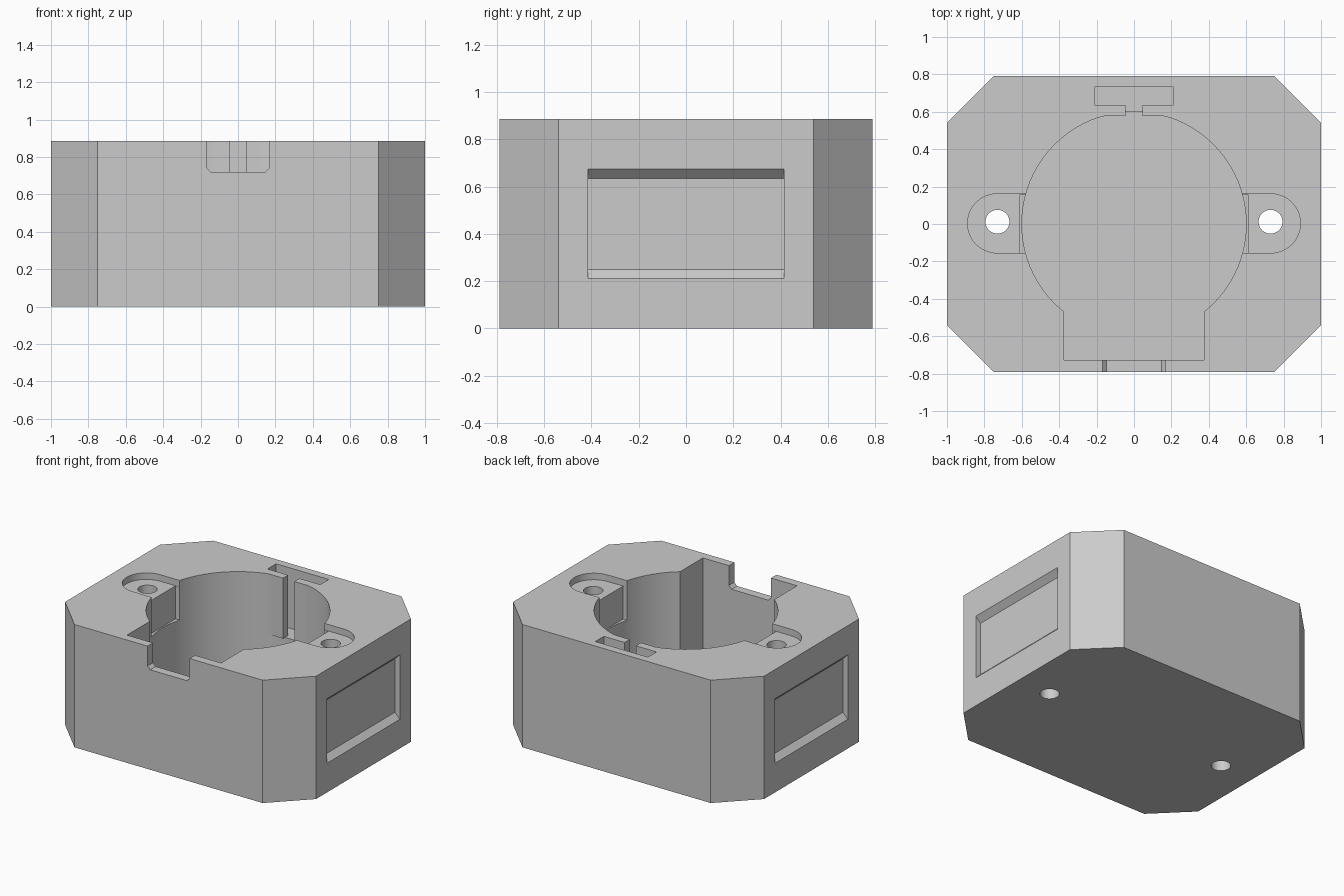
import bpy
import bmesh
from math import cos, sin, pi, radians
from mathutils import Vector

cube = bpy.data.objects.get("Cube")
if cube:
    bpy.data.objects.remove(cube, do_unlink=True)

TOP = 0.885
ABOVE = 1.0
FLOOR = 0.1
LEDGE = 0.45
RADIUS = 0.6


def prism(name, outline, start, depth):
    """Extrude a closed 3D outline along a depth vector."""
    bm = bmesh.new()
    face = bm.faces.new([bm.verts.new(Vector(p) + Vector(start)) for p in outline])
    grown = bmesh.ops.extrude_face_region(bm, geom=[face])["geom"]
    verts = [v for v in grown if isinstance(v, bmesh.types.BMVert)]
    bmesh.ops.translate(bm, verts=verts, vec=depth)
    bmesh.ops.recalc_face_normals(bm, faces=bm.faces)
    mesh = bpy.data.meshes.new(name)
    bm.to_mesh(mesh)
    bm.free()
    obj = bpy.data.objects.new(name, mesh)
    bpy.context.collection.objects.link(obj)
    return obj


def upright(name, outline, z0, z1):
    return prism(name, [(x, y, 0) for x, y in outline], (0, 0, z0), (0, 0, z1 - z0))


def rect(x0, x1, y0, y1):
    return [(x0, y0), (x1, y0), (x1, y1), (x0, y1)]


def arc(cx, cy, r, a0, a1, n):
    return [(cx + r * cos(a0 + (a1 - a0) * i / n), cy + r * sin(a0 + (a1 - a0) * i / n))
            for i in range(n + 1)]


def cut(cutter):
    """Subtract the cutter from the body and discard it."""
    cutter.hide_render = True
    mod = body.modifiers.new("cut", "BOOLEAN")
    mod.operation = "DIFFERENCE"
    mod.solver = "EXACT"
    mod.object = cutter
    bpy.ops.object.modifier_apply(modifier=mod.name)
    bpy.data.objects.remove(cutter, do_unlink=True)


# Block with chamfered corners
body = upright("housing_body",
               [(-0.75, -0.79), (0.75, -0.79), (1, -0.54), (1, 0.54),
                (0.75, 0.79), (-0.75, 0.79), (-1, 0.54), (-1, -0.54)], 0, TOP)
bpy.ops.object.select_all(action="DESELECT")
body.select_set(True)
bpy.context.view_layer.objects.active = body

# Round bore, with a flat lip at the back of its upper part
circle = arc(0, 0, RADIUS, 0, 2 * pi, 96)[:-1]
cut(upright("lower_bore", circle, FLOOR, LEDGE))
cut(upright("upper_bore", [(x, min(y, 0.577)) for x, y in circle], LEDGE - 0.1, ABOVE))

# Square chamber in front of the bore
cut(upright("front_chamber", rect(-0.375, 0.375, -0.728, -0.2), FLOOR, ABOVE))

# T-shaped slot behind the bore
cut(upright("back_slot", [(-0.045, 0.5), (0.045, 0.5), (0.045, 0.635), (0.21, 0.635),
                          (0.21, 0.733), (-0.21, 0.733), (-0.21, 0.635), (-0.045, 0.635)],
            LEDGE, ABOVE))

# Cable notch in the front wall
notch = [(-0.168, ABOVE), (-0.168, 0.742), (-0.146, 0.72),
         (0.146, 0.72), (0.168, 0.742), (0.168, ABOVE)]
cut(prism("front_notch", [(x, 0, z) for x, z in notch], (0, -0.9, 0), (0, 0.3, 0)))

# Screw ears, screw holes and label recesses on both sides
for s in (-1, 1):
    ear = [(0.5, -0.157)] + arc(0.732, 0.003, 0.158, -pi / 2, pi / 2, 24) + [(0.5, 0.161)]
    cut(upright("ear_recess", [(s * x, y) for x, y in ear], 0.838, ABOVE))
    cut(upright("ear_step", [(s * x, y) for x, y in rect(0.5, 0.61, -0.155, 0.159)],
                0.6, ABOVE))
    cut(upright("screw_hole", arc(s * 0.73, 0.012, 0.064, 0, 2 * pi, 32)[:-1], -0.1, ABOVE))
    panel = [(0.96, 0.25), (1.01, 0.2), (1.01, 0.685), (0.96, 0.635)]
    cut(prism("label_recess", [(s * x, 0, z) for x, z in panel],
              (0, -0.415, 0), (0, 0.83, 0)))

# Plain grey finish
grey = bpy.data.materials.new("light_grey")
grey.use_nodes = True
colour = (0.6, 0.6, 0.6, 1)
grey.diffuse_color = colour
grey.node_tree.nodes["Principled BSDF"].inputs["Base Color"].default_value = colour
body.data.materials.clear()
body.data.materials.append(grey)
for poly in body.data.polygons:
    poly.material_index = 0
bpy.ops.object.shade_smooth_by_angle(angle=radians(25))
